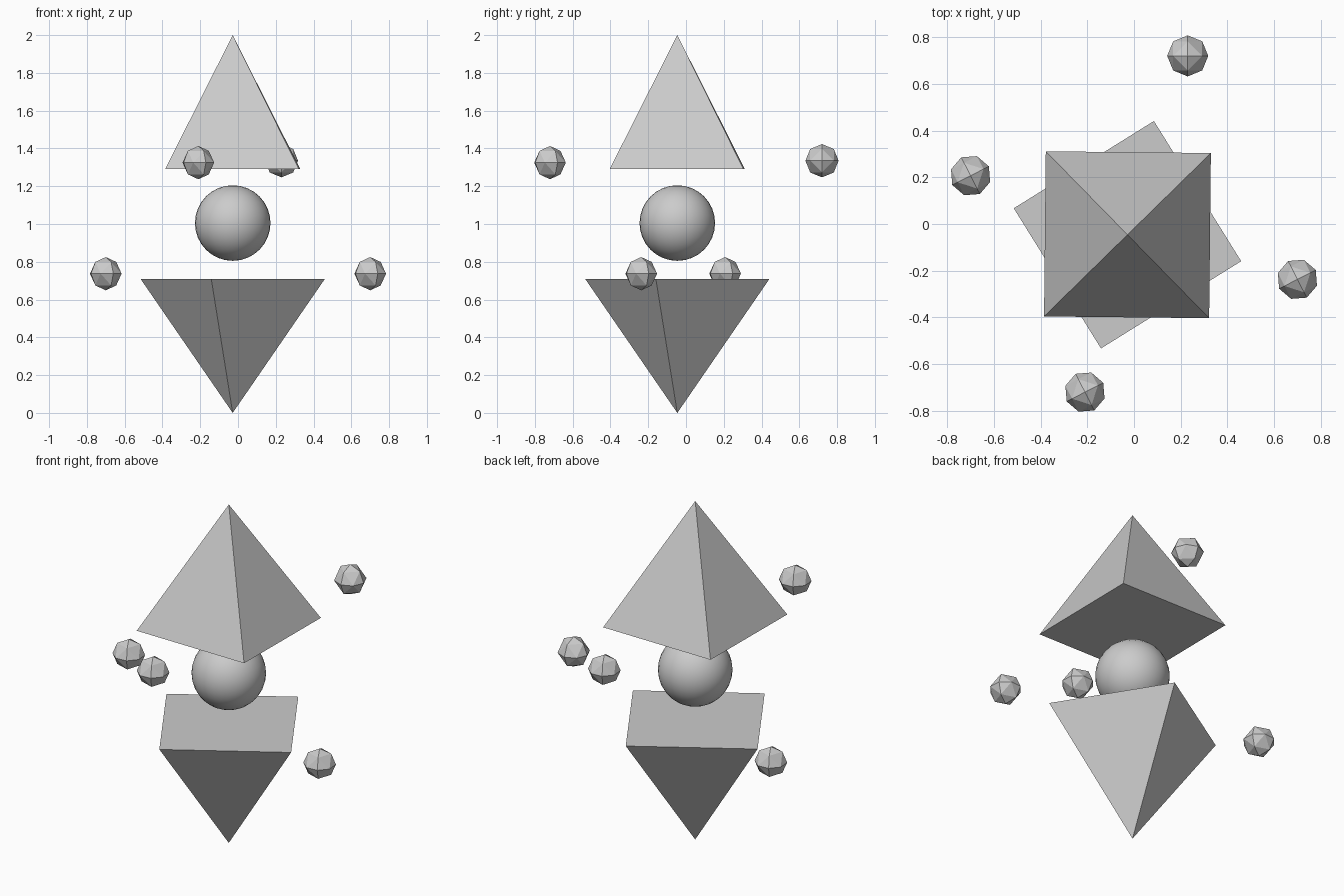
import bpy, bmesh
from math import radians

if "Cube" in bpy.data.objects:
    bpy.data.objects.remove(bpy.data.objects["Cube"])

CX, CY = -0.028, -0.046   # shared axis of the central stack
H = 0.708                 # pyramid height


def pyramid(name, r_bottom, r_top, z, turn):
    bpy.ops.mesh.primitive_cone_add(vertices=4, radius1=r_bottom, radius2=r_top, depth=H,
                                    location=(CX, CY, z), rotation=(0, 0, radians(turn)))
    bpy.context.object.name = name


def faceted_ball(name, location, turn, radius=0.088):
    # octahedron split once and pushed out to a sphere: 32 flat triangles
    bm = bmesh.new()
    bmesh.ops.create_uvsphere(bm, u_segments=4, v_segments=2, radius=1)
    bmesh.ops.subdivide_edges(bm, edges=bm.edges[:], cuts=1, use_grid_fill=True)
    for v in bm.verts:
        v.co = v.co.normalized() * radius
    mesh = bpy.data.meshes.new(name)
    bm.to_mesh(mesh)
    bm.free()
    obj = bpy.data.objects.new(name, mesh)
    obj.location = location
    obj.rotation_euler.z = radians(turn)
    bpy.context.collection.objects.link(obj)


# Two square pyramids, points facing outwards
pyramid("lower_pyramid", 0, 0.5, H / 2, -13.1)
pyramid("upper_pyramid", 0.5, 0, 2 - H / 2, 44.4)

# Smooth core between them
bpy.ops.mesh.primitive_uv_sphere_add(segments=32, ring_count=16, radius=0.2,
                                     location=(CX, CY, 1.005))
bpy.context.object.name = "core_sphere"
bpy.ops.object.shade_smooth()

# Four orbiting faceted balls: two high, two low
faceted_ball("orbit_ball_back", (0.23, 0.72, 1.335), 0)
faceted_ball("orbit_ball_front", (-0.21, -0.72, 1.325), 27)
faceted_ball("orbit_ball_left", (-0.70, 0.207, 0.737), 27)
faceted_ball("orbit_ball_right", (0.70, -0.237, 0.737), 27)
